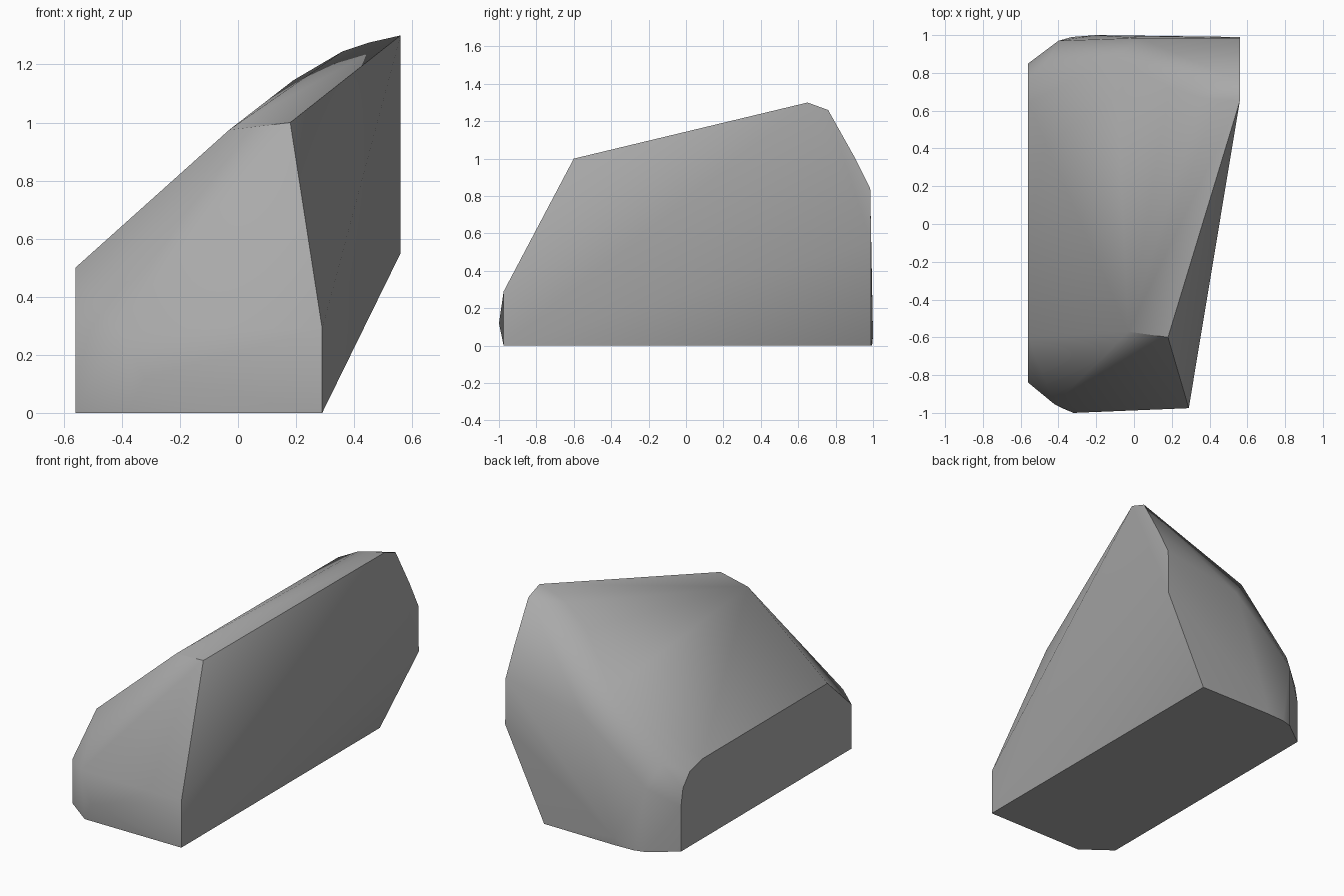
import bpy
import bmesh
import math

default_cube = bpy.data.objects.get("Cube")
if default_cube:
    bpy.data.objects.remove(default_cube, do_unlink=True)


def make_material(name, color):
    material = bpy.data.materials.new(name)
    material.use_nodes = True
    material.diffuse_color = color
    shader = material.node_tree.nodes["Principled BSDF"]
    shader.inputs["Base Color"].default_value = color
    return material


def at_x(x, outline):
    """Place a (y, z) outline on the plane at the given x."""
    return [(x, y, z) for y, z in outline]


def make_hull(name, points, material, smooth_angle):
    """Wrap a tight convex skin around the corner points."""
    mesh = bpy.data.meshes.new(name)
    bm = bmesh.new()
    for point in points:
        bm.verts.new(point)
    hull = bmesh.ops.convex_hull(bm, input=bm.verts)
    loose = {v for v in hull["geom_interior"] if isinstance(v, bmesh.types.BMVert)}
    bmesh.ops.delete(bm, geom=list(loose), context="VERTS")
    bmesh.ops.recalc_face_normals(bm, faces=bm.faces)
    bm.to_mesh(mesh)
    bm.free()
    mesh.materials.append(material)

    rock = bpy.data.objects.new(name, mesh)
    bpy.context.collection.objects.link(rock)
    bpy.ops.object.select_all(action="DESELECT")
    rock.select_set(True)
    bpy.context.view_layer.objects.active = rock
    bpy.ops.object.shade_smooth_by_angle(angle=math.radians(smooth_angle))
    return rock


# Flat low side with a rounded back corner
low_side = at_x(-0.56, [(-0.84, 0), (-0.84, 0.275), (-0.6, 0.5), (0.64, 0.5),
                        (0.76, 0.47), (0.83, 0.39), (0.85, 0.28), (0.85, 0)])

# Tall leaning side, tucked in towards the ground
tall_side = at_x(0.56, [(0.65, 1.3), (0.76, 1.26), (0.9, 1.01),
                        (0.985, 0.84), (0.99, 0.55)])
tall_foot = at_x(0.29, [(-0.975, 0), (-0.975, 0.29), (0.99, 0)])

# Blunt nose with a chamfered corner
nose = [(-0.38, -0.975, 0), (-0.32, -1, 0.12), (-0.42, -0.955, 0.29)]

# Sloping crown and its front lip
crown = [(0.18, -0.6, 1), (-0.03, -0.57, 0.975), (0.36, 0.67, 1.245),
         (0.45, 0.66, 1.275), (0.19, 0.72, 1.145)]

# Rounded shoulder running down the back
shoulder = [(-0.1, 0.88, 0.9), (0.03, 0.985, 0.75),
            (-0.45, 0.88, 0.53), (-0.4, 0.97, 0.4)]
back_foot = [(-0.4, 0.97, 0), (-0.33, 0.99, 0), (-0.2, 1, 0.05), (-0.2, 0.995, 0)]

stone = make_material("stone grey", (0.4, 0.4, 0.4, 1))
make_hull("boulder", low_side + tall_side + tall_foot + nose + crown + shoulder + back_foot,
          stone, 40)
